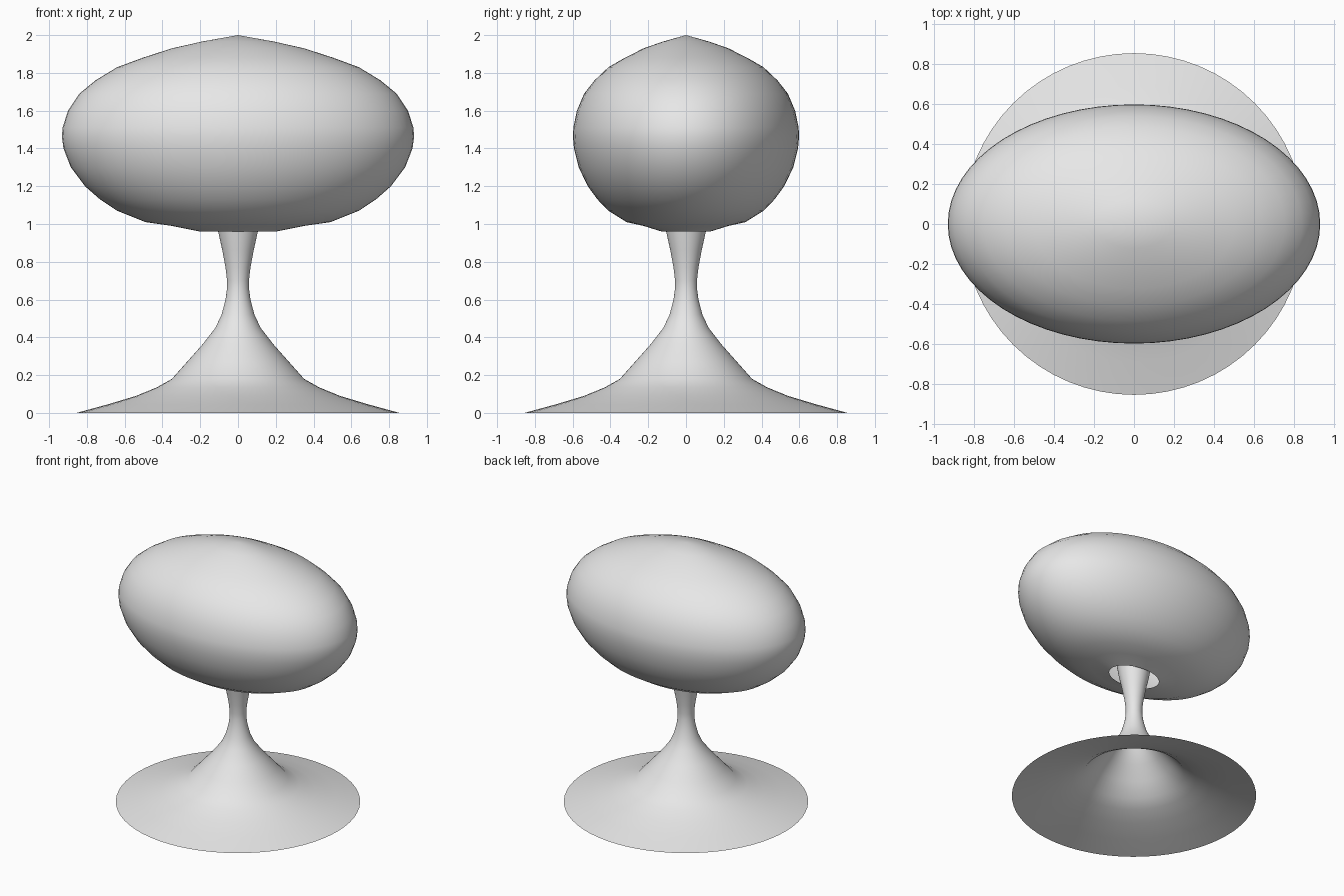
import bpy
import bmesh
from math import cos, sin, tau

cube = bpy.data.objects.get("Cube")
if cube:
    bpy.data.objects.remove(cube, do_unlink=True)

SIDES = 64

grey = bpy.data.materials.new("light_grey")
grey.use_nodes = True
colour = (0.8, 0.8, 0.8, 1)
grey.diffuse_color = colour
grey.node_tree.nodes["Principled BSDF"].inputs["Base Color"].default_value = colour


def turned_shell(name, profile, depth=1.0):
    """Open smooth shell: (radius, height) profile turned around z, y scaled by depth."""
    bm = bmesh.new()
    rings = []
    for r, z in profile:
        if r == 0:
            rings.append([bm.verts.new((0, 0, z))] * SIDES)
        else:
            rings.append([bm.verts.new((r * cos(tau * i / SIDES),
                                        r * depth * sin(tau * i / SIDES), z))
                          for i in range(SIDES)])
    for low, high in zip(rings, rings[1:]):
        for i in range(SIDES):
            j = (i + 1) % SIDES
            corners = [low[i], low[j], high[j], high[i]]
            bm.faces.new(list(dict.fromkeys(corners)))
    for face in bm.faces:
        face.smooth = True
    mesh = bpy.data.meshes.new(name)
    bm.to_mesh(mesh)
    bm.free()
    mesh.materials.append(grey)
    obj = bpy.data.objects.new(name, mesh)
    bpy.context.collection.objects.link(obj)
    return obj


# Flared foot and slender stem, open underneath, running up into the shade
turned_shell("base_and_stem", [
    (0.855, 0), (0.69, 0.045), (0.54, 0.09), (0.43, 0.135), (0.35, 0.18),
    (0.27, 0.27), (0.19, 0.36), (0.12, 0.45), (0.087, 0.52), (0.066, 0.6),
    (0.058, 0.66), (0.058, 0.7), (0.066, 0.77), (0.083, 0.86),
    (0.105, 0.96), (0.12, 1.05)])

# Oval shade with a slightly pointed crown and a hole for the stem
turned_shell("shade", [
    (0.2, 0.96), (0.35, 0.99), (0.49, 1.01), (0.64, 1.07), (0.73, 1.13),
    (0.81, 1.2), (0.885, 1.3), (0.924, 1.4), (0.932, 1.46), (0.929, 1.51),
    (0.9, 1.6), (0.84, 1.69), (0.755, 1.76), (0.64, 1.83), (0.505, 1.88),
    (0.35, 1.93), (0.19, 1.966), (0, 2)], depth=0.642)
